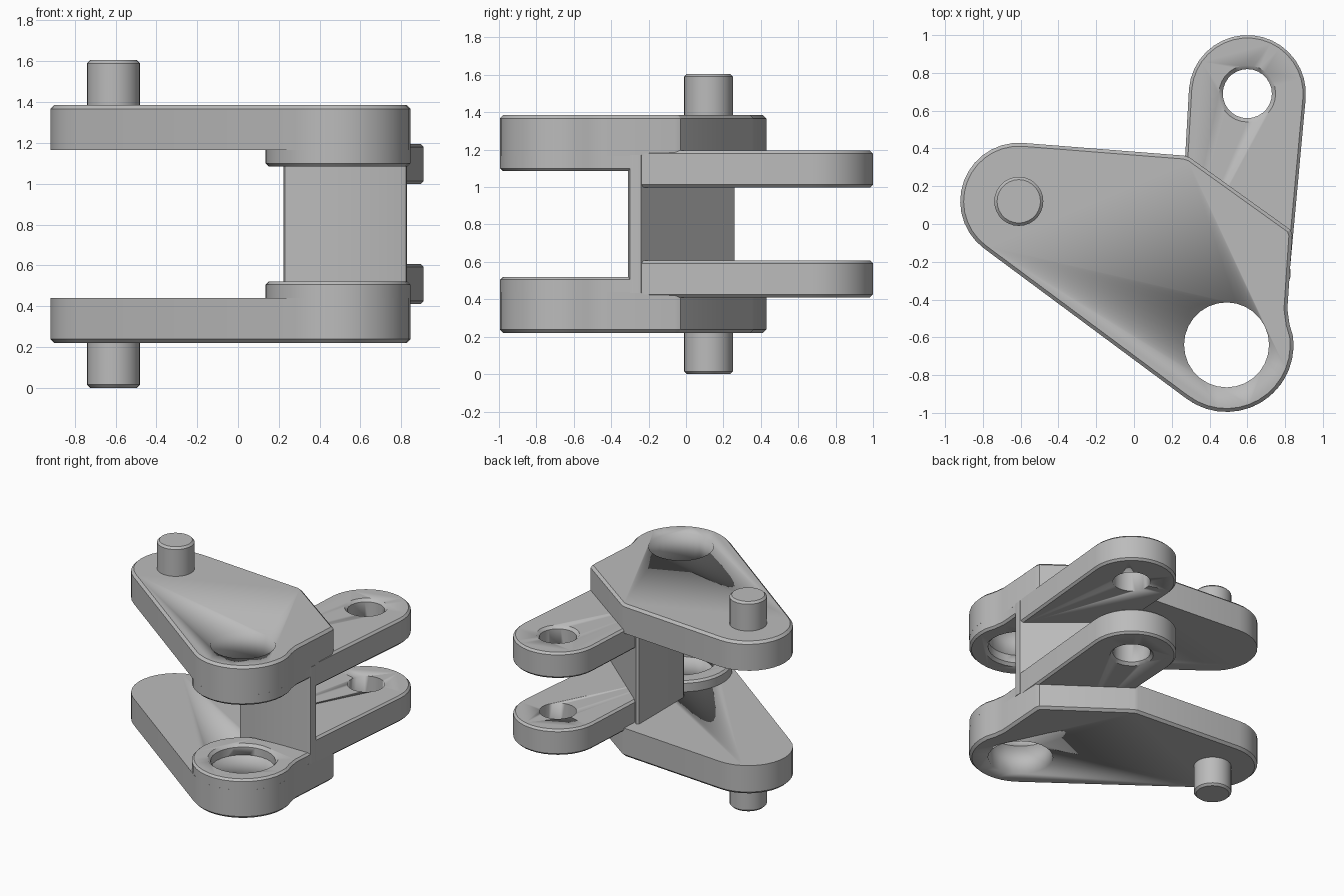
import bpy, bmesh
from math import cos, sin, radians
from mathutils import Vector

if "Cube" in bpy.data.objects:
    bpy.data.objects.remove(bpy.data.objects["Cube"])

MID = 0.8025  # height of the symmetry plane; all z values below are relative to it
BOSS, PIN, EYE = (0.49, -0.64), (-0.61, 0.12), (0.6, 0.69)

metal = bpy.data.materials.new("grey_metal")
metal.use_nodes = True
GREY = (0.5, 0.5, 0.5, 1)
metal.diffuse_color = GREY
metal.node_tree.nodes["Principled BSDF"].inputs["Base Color"].default_value = GREY


def arc(centre, r, a0, a1, n):
    angles = [radians(a0 + (a1 - a0) * i / n) for i in range(n + 1)]
    return [(centre[0] + r * cos(a), centre[1] + r * sin(a)) for a in angles]


def circle(centre, r, n=28):
    return arc(centre, r, 0, 360, n)[:-1]


def inset(points, d):
    """Mitred inward offset of a counter-clockwise outline."""
    pts = [Vector(p) for p in points]
    result = []
    for i, p in enumerate(pts):
        e1 = (p - pts[i - 1]).normalized()
        e2 = (pts[(i + 1) % len(pts)] - p).normalized()
        n1, n2 = Vector((-e1.y, e1.x)), Vector((-e2.y, e2.x))
        result.append(p + (n1 + n2) * (d / (1 + n1.dot(n2))))
    return result


def prism(name, outline, z0, z1, c0=0, c1=0):
    """Extruded outline with chamfers c0 below and c1 above; negative flares out."""
    rings = [(z0, c0)] + ([(z0 + abs(c0), 0)] if c0 else [])
    rings += ([(z1 - abs(c1), 0)] if c1 else []) + [(z1, c1)]
    bm = bmesh.new()
    loops = [[bm.verts.new((p[0], p[1], z)) for p in inset(outline, c)] for z, c in rings]
    for low, high in zip(loops, loops[1:]):
        for i in range(len(low)):
            j = (i + 1) % len(low)
            bm.faces.new((low[i], low[j], high[j], high[i]))
    bm.faces.new(loops[0][::-1])
    bm.faces.new(loops[-1])
    mesh = bpy.data.meshes.new(name)
    bm.to_mesh(mesh)
    bm.free()
    mesh.materials.append(metal)
    obj = bpy.data.objects.new(name, mesh)
    obj.location.z = MID
    bpy.context.collection.objects.link(obj)
    return obj


def smooth(obj):
    bpy.ops.object.select_all(action='DESELECT')
    obj.select_set(True)
    bpy.context.view_layer.objects.active = obj
    bpy.ops.object.shade_smooth_by_angle(angle=radians(25))


def finish(obj, cutter=None):
    """Drill the hole, then mirror the part to the other half."""
    smooth(obj)
    if cutter:
        cut = obj.modifiers.new("hole", 'BOOLEAN')
        cut.operation, cut.solver, cut.object = 'DIFFERENCE', 'EXACT', cutter
    mirror = obj.modifiers.new("mirror", 'MIRROR')
    mirror.use_axis = (False, False, True)
    mirror.use_mirror_merge = False


# Hole cutters, flared where the hole edge is chamfered
boss_cutter = prism("boss_hole_cutter", circle(BOSS, 0.225), 0.2725, 0.7, c0=-0.03)
eye_cutter = prism("eye_hole_cutter", circle(EYE, 0.13), 0.1, 0.4025, c1=-0.03)
for cutter in (boss_cutter, eye_cutter):
    smooth(cutter)
    cutter.hide_render = True
    cutter.hide_set(True)

# Outer arm plates
neck = [(0.823, -0.53), (0.812, -0.45)]
arm = (arc(BOSS, 0.355, 233.5, 367, 14) + neck
       + [(0.838, -0.06), (0.828, -0.03), (0.295, 0.352), (0.265, 0.362)]
       + arc(PIN, 0.31, 86, 233.5, 14))
finish(prism("arm_plate", arm, 0.3625, 0.5825, c1=0.018), boss_cutter)

# Thickened boss on the inner face of each plate
boss = arc(BOSS, 0.355, 112, 367, 24) + neck + [(0.823, -0.28)]
finish(prism("boss", boss, 0.2825, 0.3625, c0=0.015), boss_cutter)

# Rear lugs
lug = [(0.235, -0.28), (0.822, -0.28)] + arc(EYE, 0.31, -5, 175, 18)
finish(prism("lug", lug, 0.195, 0.3925, 0.015, 0.015), eye_cutter)

# Pivot pins
finish(prism("pivot_pin", circle(PIN, 0.13), 0.55, 0.8025, c1=0.015))

# Central web joining both halves
web = [(0.222, -0.285), (0.23, -0.303), (0.25, -0.31), (0.8, -0.31), (0.822, -0.3),
       (0.828, -0.28), (0.828, -0.24), (0.24, 0.26), (0.222, 0.25)]
smooth(prism("web", web, -0.37, 0.37))
